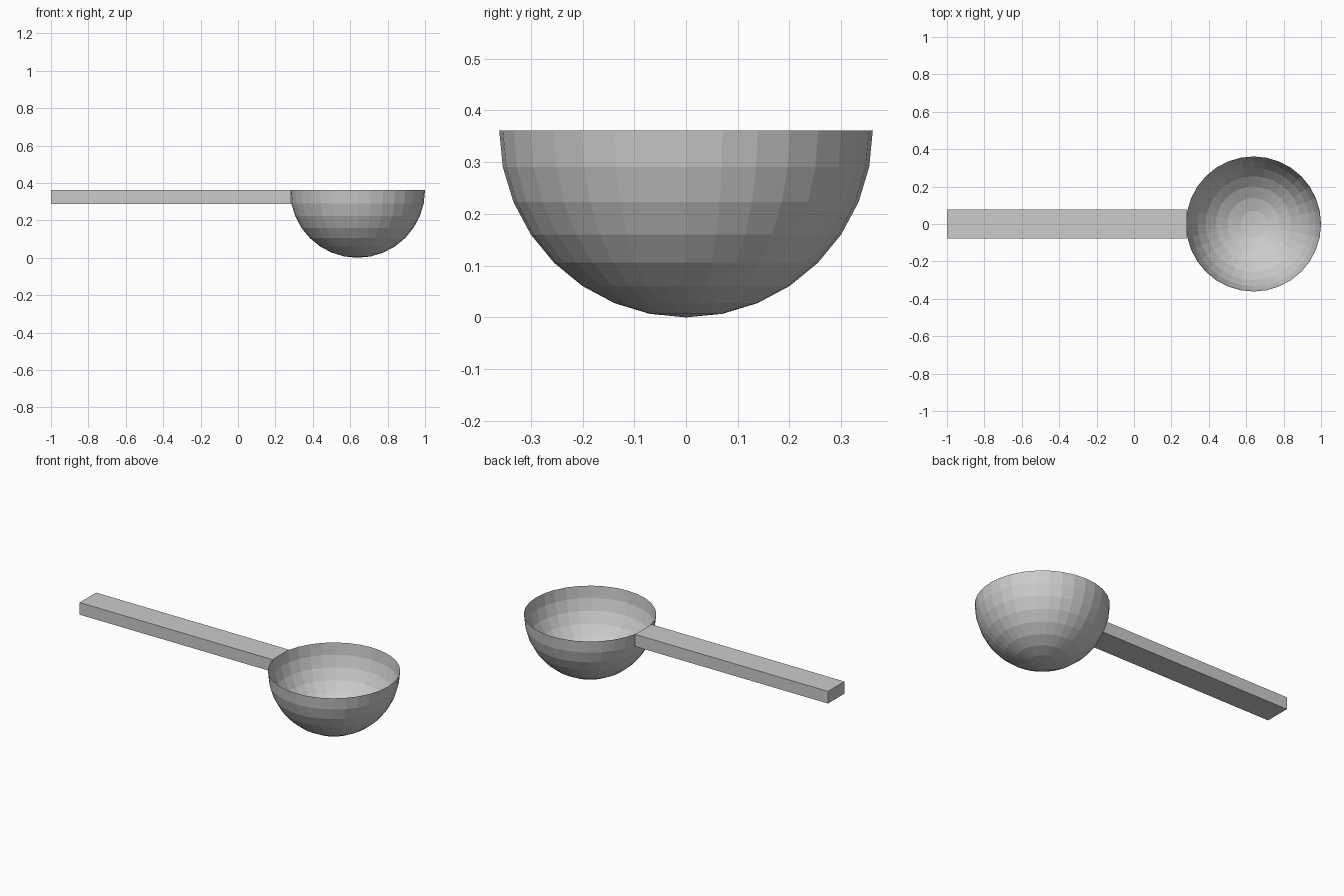
import bpy, bmesh
from mathutils import Matrix

if "Cube" in bpy.data.objects:
    bpy.data.objects.remove(bpy.data.objects["Cube"])

R = 0.361          # bowl radius
CX = 1.0 - R       # bowl centre


def add_object(name, bm):
    mesh = bpy.data.meshes.new(name)
    bm.to_mesh(mesh)
    bm.free()
    obj = bpy.data.objects.new(name, mesh)
    bpy.context.collection.objects.link(obj)
    return obj


# Bowl: thin open lower half of a flat-shaded sphere
bm = bmesh.new()
bmesh.ops.create_uvsphere(bm, u_segments=32, v_segments=16, radius=R)
upper = [v for v in bm.verts if v.co.z > 0.001]
bmesh.ops.delete(bm, geom=upper, context='VERTS')
bmesh.ops.translate(bm, verts=bm.verts, vec=(CX, 0, R))
add_object("bowl", bm)

# Handle: straight bar, flush with the rim
x0, x1 = -1.0, 0.284
width, height = 0.156, 0.073
bm = bmesh.new()
bmesh.ops.create_cube(bm, size=1, matrix=(
    Matrix.Translation(((x0 + x1) / 2, 0, R - height / 2))
    @ Matrix.Diagonal((x1 - x0, width, height, 1))))
add_object("handle", bm)
